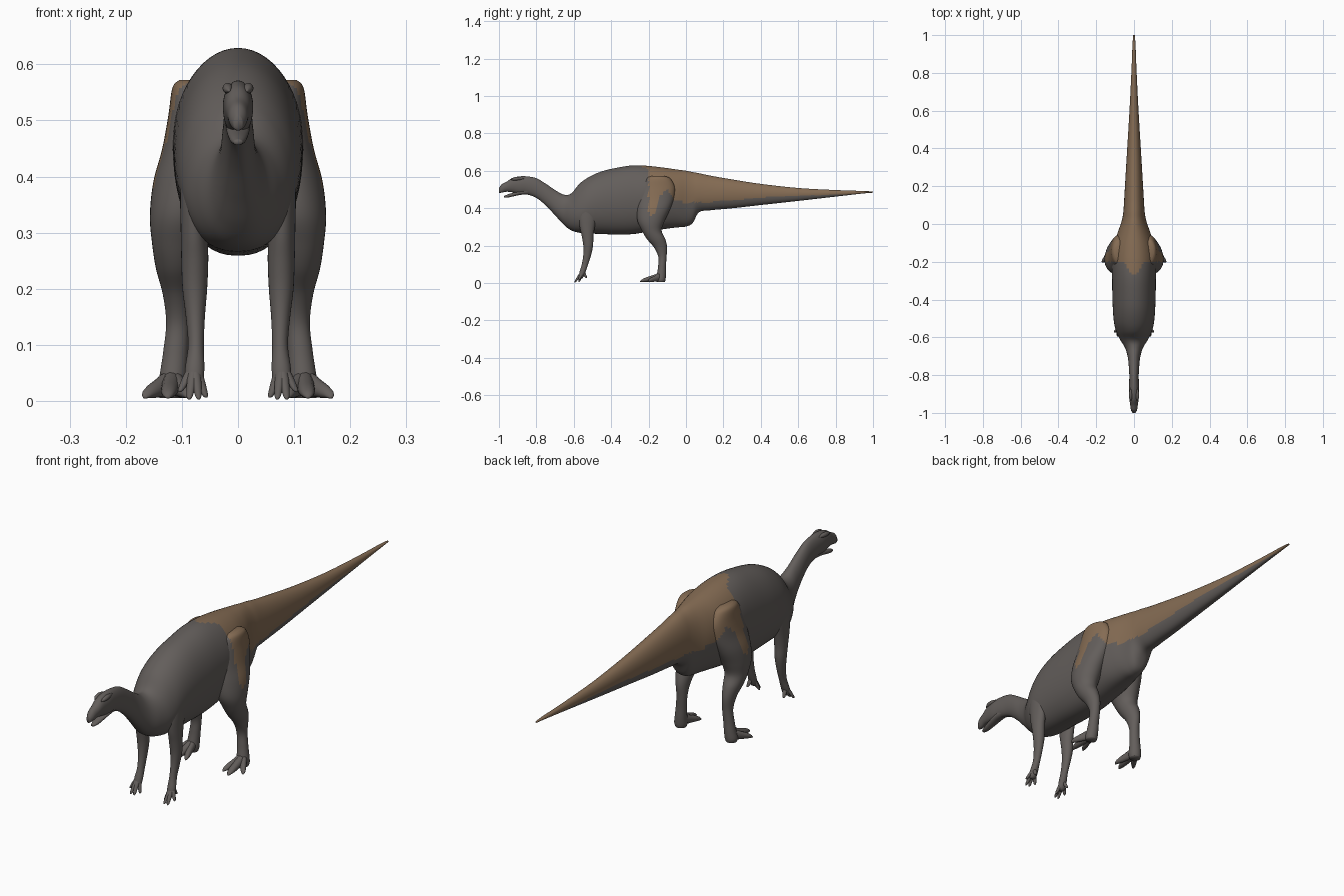
import bpy, bmesh, math
from mathutils import Vector


def material(name, rgb):
    m = bpy.data.materials.new(name)
    m.diffuse_color = (*rgb, 1)
    return m


GREY = material("dark grey hide", (0.125, 0.112, 0.105))
BROWN = material("brown back", (0.235, 0.150, 0.088))

# Lower edge of the brown marking, as (y, z) points
EDGE = [(-.2, .355), (-.18, .355), (-.155, .41), (-.13, .48), (-.1, .5), (-.06, .44),
        (0, .43), (.13, .433), (.45, .46), (.77, .472), (1.01, .478)]


def is_brown(p):
    if p.y < -.2:
        return p.y > -.2 - .08 * max(0, 1 - abs(p.x) / .055) and p.z > .55
    for (y0, z0), (y1, z1) in zip(EDGE, EDGE[1:]):
        if y0 <= p.y <= y1:
            return p.z > z0 + (z1 - z0) * (p.y - y0) / (y1 - y0)
    return False


def smooth_rows(rows, steps):
    """Catmull-Rom interpolation of rows of numbers."""
    out = []
    for i in range(len(rows) - 1):
        a, b, c, d = (rows[max(0, min(len(rows) - 1, i + k))] for k in (-1, 0, 1, 2))
        for s in range(steps):
            t = s / steps
            out.append([q + .5 * t * (r - p + t * (2 * p - 5 * q + 4 * r - u + t * (3 * (q - r) + u - p)))
                        for p, q, r, u in zip(a, b, c, d)])
    return out + [list(rows[-1])]


def upright_ring(row, n):
    """Cross-section facing y: (y, top, bottom, half width, height of widest point)."""
    y, top, bot, w, mid = row
    pts = []
    for k in range(n):
        a = 2 * math.pi * k / n
        s, c = math.sin(a), math.cos(a)
        c = math.copysign(abs(c) ** (1 if s > 0 else .85), c)
        pts.append((w * c, y, mid + s * (top - mid if s > 0 else mid - bot)))
    return pts


def flat_ring(row, n):
    """Level cross-section for limbs: (x, y, z, x radius, y radius)."""
    x, y, z, rx, ry = row
    return [(x + rx * math.cos(2 * math.pi * k / n), y + ry * math.sin(2 * math.pi * k / n), z)
            for k in range(n)]


def toe_ring(row, n):
    """Upright cross-section for toes: (x, y, z, x radius, z radius)."""
    x, y, z, rx, rz = row
    return [(x + rx * math.cos(2 * math.pi * k / n), y, z + rz * math.sin(2 * math.pi * k / n))
            for k in range(n)]


def loft(name, rows, ring, n=24, steps=6, mirror=False):
    bm = bmesh.new()
    rings = [[bm.verts.new(p) for p in ring(r, n)] for r in smooth_rows(rows, steps)]
    for a, b in zip(rings, rings[1:]):
        for k in range(n):
            bm.faces.new((a[k], a[(k + 1) % n], b[(k + 1) % n], b[k]))
    bm.faces.new(rings[0])
    bm.faces.new(rings[-1])
    bmesh.ops.recalc_face_normals(bm, faces=bm.faces)
    for f in bm.faces:
        f.smooth = True
        f.material_index = int(is_brown(f.calc_center_median()))
    me = bpy.data.meshes.new(name)
    bm.to_mesh(me)
    bm.free()
    me.materials.append(GREY)
    me.materials.append(BROWN)
    ob = bpy.data.objects.new(name, me)
    bpy.context.collection.objects.link(ob)
    if mirror:
        ob.modifiers.new("other side", 'MIRROR')
    return ob


# Head, neck, trunk and tail in one sweep
loft("body", [
    (-1.0, .508, .482, .008, .495), (-.985, .528, .483, .016, .505), (-.96, .541, .488, .020, .515),
    (-.93, .561, .485, .024, .525), (-.89, .570, .476, .027, .525), (-.85, .570, .473, .026, .52),
    (-.80, .560, .455, .025, .505), (-.75, .531, .415, .028, .47), (-.70, .497, .362, .034, .42),
    (-.655, .473, .313, .048, .385), (-.615, .478, .282, .072, .375), (-.57, .530, .269, .094, .38),
    (-.52, .566, .265, .106, .41), (-.45, .597, .262, .112, .43), (-.36, .618, .259, .115, .44),
    (-.28, .629, .262, .116, .45), (-.2, .626, .275, .116, .46), (-.12, .617, .288, .108, .46),
    (-.05, .607, .297, .088, .46), (0, .600, .302, .070, .46), (.035, .593, .32, .061, .465),
    (.07, .587, .378, .056, .475), (.13, .574, .389, .052, .475), (.25, .553, .400, .045, .475),
    (.4, .530, .417, .036, .473), (.6, .508, .439, .024, .474), (.8, .497, .462, .014, .48),
    (.95, .492, .479, .008, .486), (1.0, .489, .483, .004, .486)],
    upright_ring, n=56, steps=7)

# Open lower jaw
loft("lower_jaw", [
    (-.972, .466, .456, .008, .461), (-.95, .475, .457, .014, .466), (-.92, .484, .464, .018, .474),
    (-.88, .495, .472, .021, .485), (-.84, .50, .474, .02, .49)], upright_ring, n=20)

# Brow ridges
loft("brow", [
    (.016, -.935, .553, .002, .002), (.018, -.92, .556, .008, .008),
    (.018, -.895, .558, .009, .009), (.015, -.865, .558, .003, .003)], toe_ring, n=14, mirror=True)

# Hind legs
loft("hind_leg", [
    (.085, -.15, .572, .020, .035), (.083, -.148, .558, .034, .065), (.083, -.150, .51, .041, .090),
    (.086, -.162, .45, .049, .097), (.096, -.175, .39, .055, .088), (.104, -.187, .33, .053, .072),
    (.109, -.183, .28, .044, .053), (.110, -.160, .235, .036, .049), (.108, -.136, .19, .026, .035),
    (.107, -.126, .14, .021, .022), (.111, -.128, .09, .022, .021), (.115, -.131, .05, .024, .024),
    (.118, -.135, .02, .026, .026), (.118, -.135, .005, .022, .022)],
    flat_ring, n=36, steps=6, mirror=True)

# Hind toes: tip position, thickness
for label, tx, ty, r in (("inner", .088, -.225, .012), ("middle", .125, -.245, .014), ("outer", .166, -.205, .013)):
    def toe_x(t):
        return .117 + (tx - .117) * t
    loft(label + "_hind_toe", [
        (toe_x(0), -.13, .035, .018, .025), (toe_x(.45), -.13 + (ty + .13) * .45, .024, r * 1.15, .017),
        (toe_x(.75), -.13 + (ty + .13) * .75, .017, r, .012), (toe_x(.92), -.13 + (ty + .13) * .92, .012, r * .7, .007),
        (toe_x(1), ty, .007, r * .25, .003)], toe_ring, n=14, mirror=True)

# Front legs
loft("front_leg", [
    (.078, -.515, .46, .012, .02), (.079, -.52, .42, .022, .042), (.079, -.525, .36, .024, .048),
    (.078, -.528, .30, .024, .040), (.077, -.526, .25, .024, .031), (.077, -.523, .20, .022, .026),
    (.076, -.528, .15, .017, .021), (.075, -.540, .10, .014, .017), (.077, -.553, .06, .017, .016),
    (.078, -.560, .035, .016, .013), (.078, -.563, .025, .010, .008)],
    flat_ring, n=28, steps=5, mirror=True)

# Fingers: tip position
for label, tx, ty, tz in (("inner", .057, -.572, .006), ("second", .070, -.594, .003),
                          ("third", .087, -.594, .003), ("outer", .104, -.572, .016),
                          ("rear", .085, -.532, .026)):
    base = Vector((.078, -.553, .065))
    tip = Vector((tx, ty, tz))
    rows = []
    for t, r in ((0, .009), (.4, .009), (.75, .007), (.93, .005), (1, .002)):
        p = base.lerp(tip, t)
        rows.append((p.x, p.y, p.z, r, r))
    loft(label + "_finger", rows, flat_ring, n=12, mirror=True)
